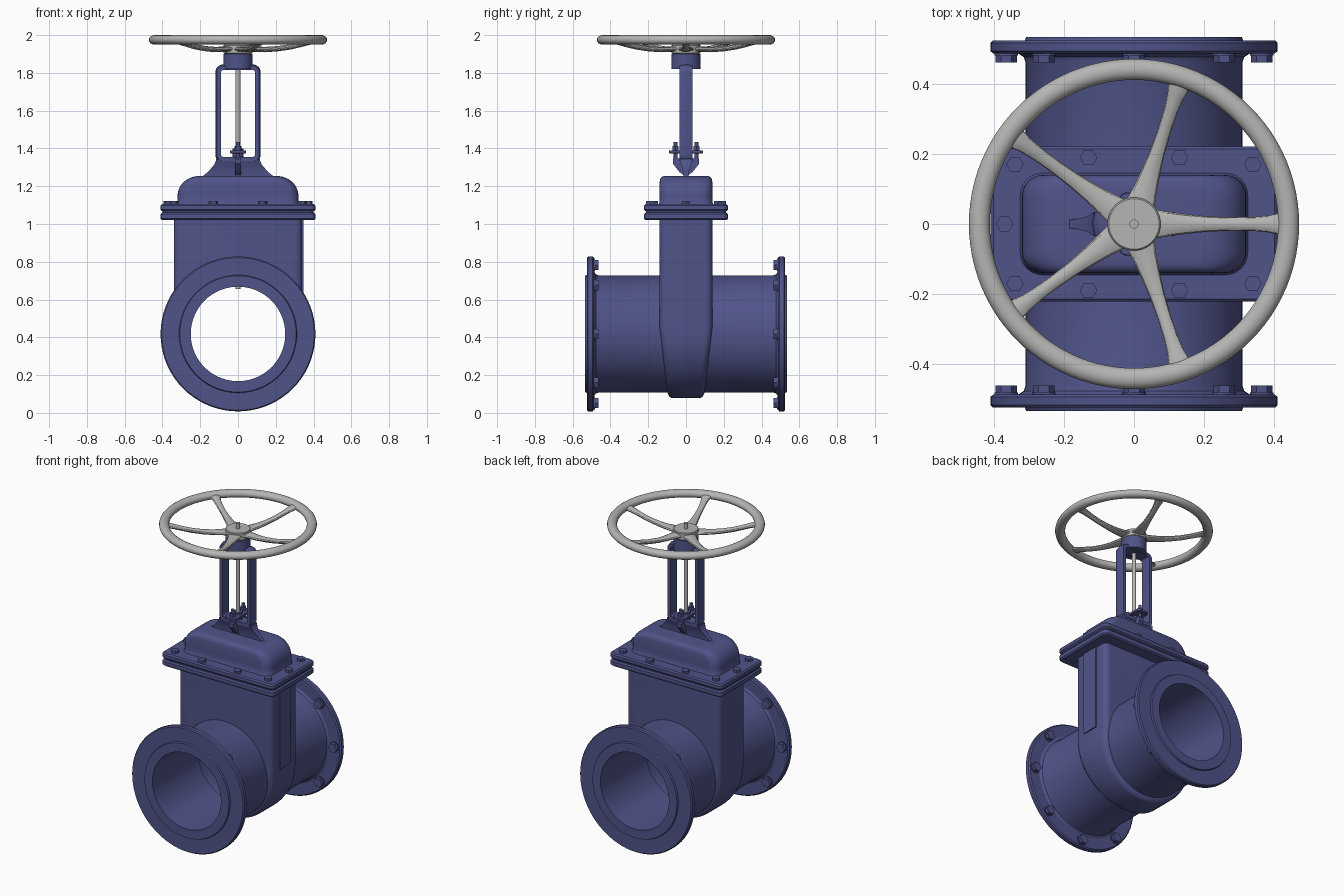
import bpy, bmesh
from math import sin, cos, pi, radians
from mathutils import Vector

if "Cube" in bpy.data.objects:
    bpy.data.objects.remove(bpy.data.objects["Cube"])

parts = []


def material(name, colour):
    m = bpy.data.materials.new(name)
    m.use_nodes = True
    m.diffuse_color = colour
    m.node_tree.nodes["Principled BSDF"].inputs["Base Color"].default_value = colour
    return m


BLUE = material("blue paint", (0.08, 0.088, 0.25, 1))
GREY = material("light grey metal", (0.46, 0.46, 0.45, 1))


def loft(name, rings, mat=BLUE, closed=False):
    """Skin equal-length rings; cap the ends unless the loft closes on itself."""
    bm = bmesh.new()
    vr = [[bm.verts.new(p) for p in ring] for ring in rings]
    n = len(vr[0])
    pairs = list(zip(vr, vr[1:])) + ([(vr[-1], vr[0])] if closed else [])
    for a, b in pairs:
        for i in range(n):
            j = (i + 1) % n
            bm.faces.new((a[i], a[j], b[j], b[i]))
    if not closed:
        bm.faces.new(vr[0])
        bm.faces.new(vr[-1])
    bmesh.ops.recalc_face_normals(bm, faces=bm.faces)
    me = bpy.data.meshes.new(name)
    bm.to_mesh(me)
    bm.free()
    me.materials.append(mat)
    ob = bpy.data.objects.new(name, me)
    bpy.context.collection.objects.link(ob)
    parts.append(ob)
    return ob


def circle(r, n):
    return [(r * cos(2 * pi * i / n), r * sin(2 * pi * i / n)) for i in range(n)]


def rrect(hx, hy, r, n=6):
    """Rounded rectangle outline."""
    pts = []
    for q, (sx, sy) in enumerate(((1, 1), (-1, 1), (-1, -1), (1, -1))):
        for i in range(n + 1):
            a = (q + i / n) * pi / 2
            pts.append((sx * (hx - r) + r * cos(a), sy * (hy - r) + r * sin(a)))
    return pts


def at_z(pts, z, x=0, y=0):
    return [(px + x, py + y, z) for px, py in pts]


def cyl(name, r, z0, z1, x=0, y=0, n=24, mat=BLUE):
    return loft(name, [at_z(circle(r, n), z, x, y) for z in (z0, z1)], mat)


def plate(name, hx, hy, z0, z1, r, b=0.008):
    """Slab with rounded corners and softened rims."""
    levels = ((z0, b), (z0 + b, 0), (z1 - b, 0), (z1, b))
    return loft(name, [at_z(rrect(hx - d, hy - d, r), z) for z, d in levels])


CZ = 0.418      # height of the pipe axis

# --- gate body: U-shaped slab, thinner toward the bottom ---
def u_outline(inset):
    r = 0.34 - inset
    pts = [(r * cos(a), CZ + r * sin(a)) for a in [-pi * i / 32 for i in range(33)]]
    return pts + [(-r, 1.03), (r, 1.03)]


bevel = [(0.14 - 0.035 * (1 - cos(a)), 0.035 * (1 - sin(a)))
         for a in [radians(t) for t in (0, 22, 45, 68, 90)]]
half = [(y, d) for y, d in bevel]
slices = half + [(-y, d) for y, d in reversed(half)]
body = loft("gate_body", [[(x, y, z) for x, z in u_outline(d)] for y, d in slices])
bm = bmesh.new()
bm.from_mesh(body.data)
bmesh.ops.bisect_plane(bm, geom=bm.verts[:] + bm.edges[:] + bm.faces[:],
                       plane_co=(0, 0, 0.45), plane_no=(0, 0, 1))
for v in bm.verts:
    v.co.y *= 1 - max(0, 0.45 - v.co.z) * 0.86
bm.to_mesh(body.data)
bm.free()

# hollow out the body for the gate
bore = loft("bore_cutter", [[(x, y, z + CZ) for x, z in circle(0.27, 64)] for y in (-0.3, 0.3)])
slot = loft("slot_cutter", [at_z(rrect(0.265, 0.06, 0.02), z) for z in (CZ, 0.97)])
bpy.context.view_layer.objects.active = body
for cutter in (bore, slot):
    mod = body.modifiers.new("cut", 'BOOLEAN')
    mod.operation = 'DIFFERENCE'
    mod.object = cutter
    bpy.ops.object.modifier_apply(modifier=mod.name)
    parts.remove(cutter)
    bpy.data.objects.remove(cutter)

# raised guide strip on the left side of the body
loft("side_strip", [at_z([(0.3, -0.06), (0.347, -0.055), (0.347, 0.055), (0.3, 0.06)], z)
                    for z in (0.47, 1.025)])

# --- pipe ends with flanges and bolts ---
pipe = [(0.25, 0.055), (0.31, 0.055), (0.31, 0.462), (0.315, 0.477), (0.33, 0.487),
        (0.402, 0.487), (0.41, 0.494), (0.41, 0.518), (0.404, 0.525),
        (0.312, 0.525), (0.308, 0.535), (0.25, 0.535)]
for side, s in (("front", -1), ("back", 1)):
    loft(side + "_pipe", [[(x, s * y, z + CZ) for x, z in circle(r, 72)] for r, y in pipe],
         closed=True)
    for i in range(8):
        a = i * pi / 4
        bx, bz = 0.365 * cos(a), CZ + 0.365 * sin(a)
        for label, r, y0, n in (("bolt", 0.031, 0.462, 6), ("washer", 0.034, 0.482, 20)):
            loft(f"{side}_flange_{label}", [[(x + bx, s * y, z + bz) for x, z in circle(r, n)]
                                            for y in (y0, 0.49)])

# --- bonnet joint ---
plate("body_flange", 0.41, 0.222, 1.02, 1.06, 0.03)
plate("gasket", 0.40, 0.212, 1.055, 1.075, 0.03, 0.002)
plate("bonnet_flange", 0.41, 0.222, 1.068, 1.105, 0.03)
spots = [(s * 0.37, 0) for s in (-1, 1)]
spots += [(s * x, t * y) for x, y in ((0.34, 0.17), (0.13, 0.19))
          for s in (-1, 1) for t in (-1, 1)]
for x, y in spots:
    cyl("bonnet_bolt", 0.025, 1.10, 1.122, x, y, 6)

# --- domed bonnet ---
dome = [at_z(rrect(0.328, 0.148, 0.065), 1.10), at_z(rrect(0.32, 0.14, 0.06), 1.115)]
for i in range(11):
    t = i / 10 * pi / 2
    k = 1 - cos(t)
    dome.append(at_z(rrect(0.32 - 0.12 * k, 0.14 - 0.04 * k ** 3, 0.06), 1.15 + 0.105 * sin(t)))
loft("bonnet_dome", dome)

# --- neck and yoke ---
neck = [(1.24, 0.205, 0.012), (1.26, 0.178, 0.013), (1.28, 0.155, 0.016),
        (1.305, 0.133, 0.022), (1.325, 0.12, 0.03), (1.345, 0.115, 0.035)]
loft("yoke_neck", [at_z([(-x, -y), (x, -y), (x, y), (-x, y)], z) for z, x, y in neck])
section = [(0, -0.035), (0.022, -0.035), (0.03, 0), (0.022, 0.035), (0, 0.035)]
loft("yoke_frame", [[(x, y, z + 1.585) for x, z in rrect(0.09 + d, 0.23 + d, 0.012 + d)]
                    for d, y in section], closed=True)
cyl("yoke_hub", 0.076, 1.82, 1.90, n=40)

# --- stem packing gland ---
for s in (-1, 1):
    arm = [(0, 1.25), (0.035, 1.275), (0.07, 1.32), (0.07, 1.345), (0.055, 1.36), (0, 1.32)]
    loft("gland_bracket", [[(x, s * y, z) for y, z in arm] for x in (-0.015, 0.015)])
    cyl("gland_stud", 0.01, 1.33, 1.435, 0, s * 0.055, 12)
    cyl("gland_nut", 0.019, 1.385, 1.412, 0, s * 0.055, 6)
cyl("gland_sleeve", 0.028, 1.33, 1.40)
plate("gland_plate", 0.042, 0.09, 1.374, 1.39, 0.02, 0.002)

# --- stem and handwheel ---
cyl("stem", 0.013, 0.655, 1.985, mat=GREY)
rim = [(0.442 + 0.03 * cos(a), 1.975 + 0.025 * sin(a)) for a in [i * pi / 8 for i in range(16)]]
loft("wheel_rim", [at_z(circle(r, 96), z) for r, z in rim], GREY, closed=True)
hub = [(0.07, 1.90), (0.076, 1.905), (0.076, 1.946), (0.072, 1.95)]
loft("wheel_hub", [at_z(circle(r, 40), z) for r, z in hub], GREY)

# distance from centre, half width, height
spoke = [(0.04, 0.045, 1.927), (0.09, 0.036, 1.925), (0.15, 0.028, 1.924), (0.21, 0.022, 1.928),
         (0.28, 0.019, 1.938), (0.34, 0.02, 1.952), (0.385, 0.024, 1.964),
         (0.41, 0.03, 1.97), (0.435, 0.042, 1.974)]
for i in range(5):
    c, s = cos(i * 2 * pi / 5), sin(i * 2 * pi / 5)
    rings = []
    for r, w, z in spoke:
        rings.append([(r * c - w * u * s, r * s + w * u * c, z + 0.014 * v)
                      for u, v in circle(1, 12)])
    loft("wheel_spoke", rings, GREY)

# --- smooth curved faces, keep edges crisp ---
for ob in parts:
    ob.select_set(True)
bpy.context.view_layer.objects.active = body
bpy.ops.object.shade_smooth_by_angle(angle=radians(32))
